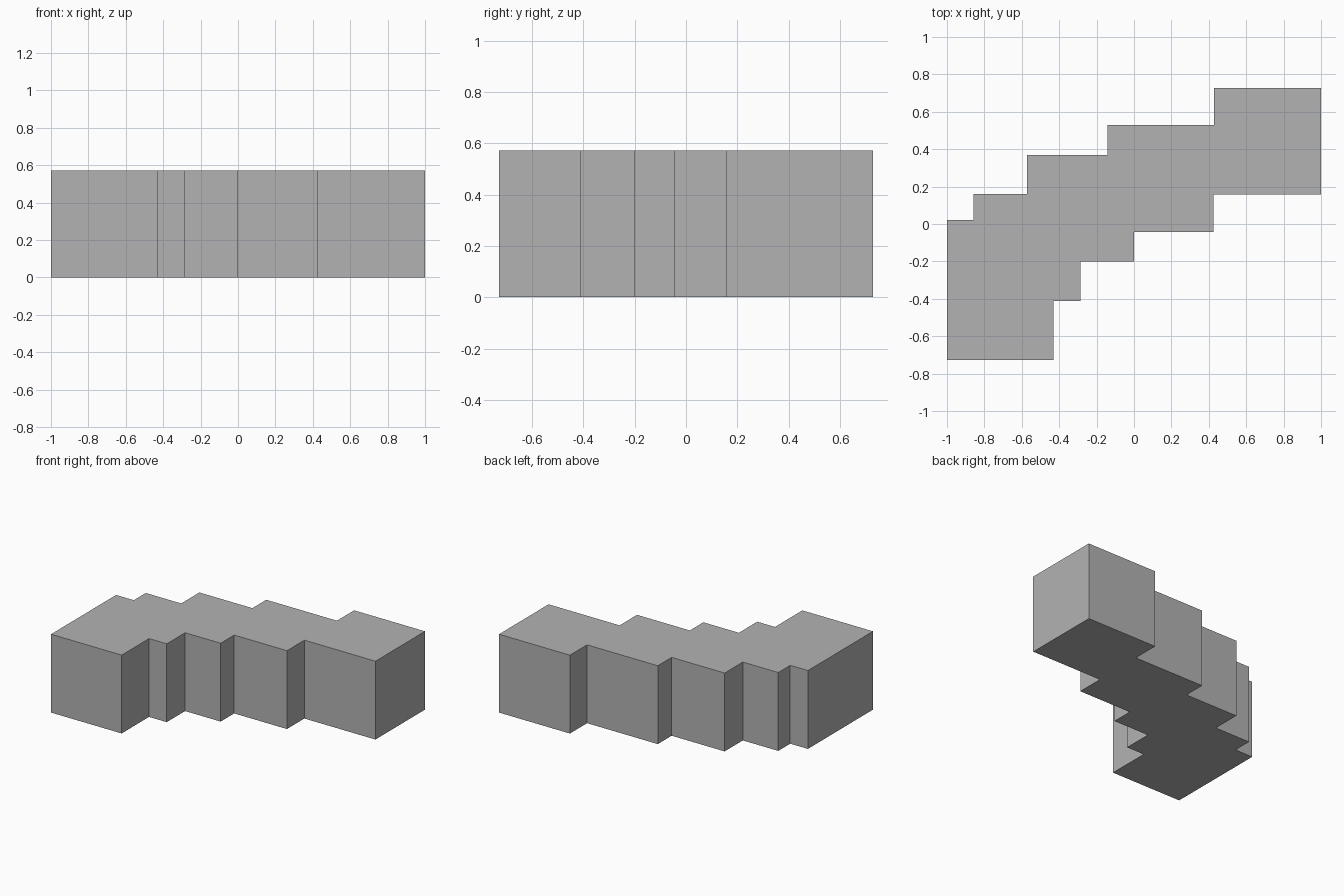
import bpy
import bmesh

cube = bpy.data.objects.get("Cube")
if cube:
    bpy.data.objects.remove(cube, do_unlink=True)

HEIGHT = 0.572

# Stepped footprint, counter-clockwise: front staircase, then back staircase
front_steps = [(-1, -0.728), (-0.43, -0.728), (-0.43, -0.412), (-0.287, -0.412),
               (-0.287, -0.2), (0, -0.2), (0, -0.044), (0.426, -0.044),
               (0.426, 0.157), (1, 0.157)]
back_steps = [(1, 0.728), (0.428, 0.728), (0.428, 0.53), (-0.143, 0.53),
              (-0.143, 0.37), (-0.571, 0.37), (-0.571, 0.16), (-0.857, 0.16),
              (-0.857, 0.022), (-1, 0.022)]

# Single flat grey
grey = bpy.data.materials.new("plain grey")
grey.use_nodes = True
colour = (0.45, 0.45, 0.45, 1)
grey.diffuse_color = colour
grey.node_tree.nodes["Principled BSDF"].inputs["Base Color"].default_value = colour

# Extrude the footprint into a solid block
bm = bmesh.new()
base = bm.faces.new([bm.verts.new((x, y, 0)) for x, y in front_steps + back_steps])
result = bmesh.ops.extrude_face_region(bm, geom=[base], use_keep_orig=True)
top_verts = [g for g in result["geom"] if isinstance(g, bmesh.types.BMVert)]
bmesh.ops.translate(bm, verts=top_verts, vec=(0, 0, HEIGHT))
bmesh.ops.recalc_face_normals(bm, faces=bm.faces[:])

mesh = bpy.data.meshes.new("stepped_block")
bm.to_mesh(mesh)
bm.free()
mesh.materials.append(grey)
block = bpy.data.objects.new("stepped_block", mesh)
bpy.context.collection.objects.link(block)
